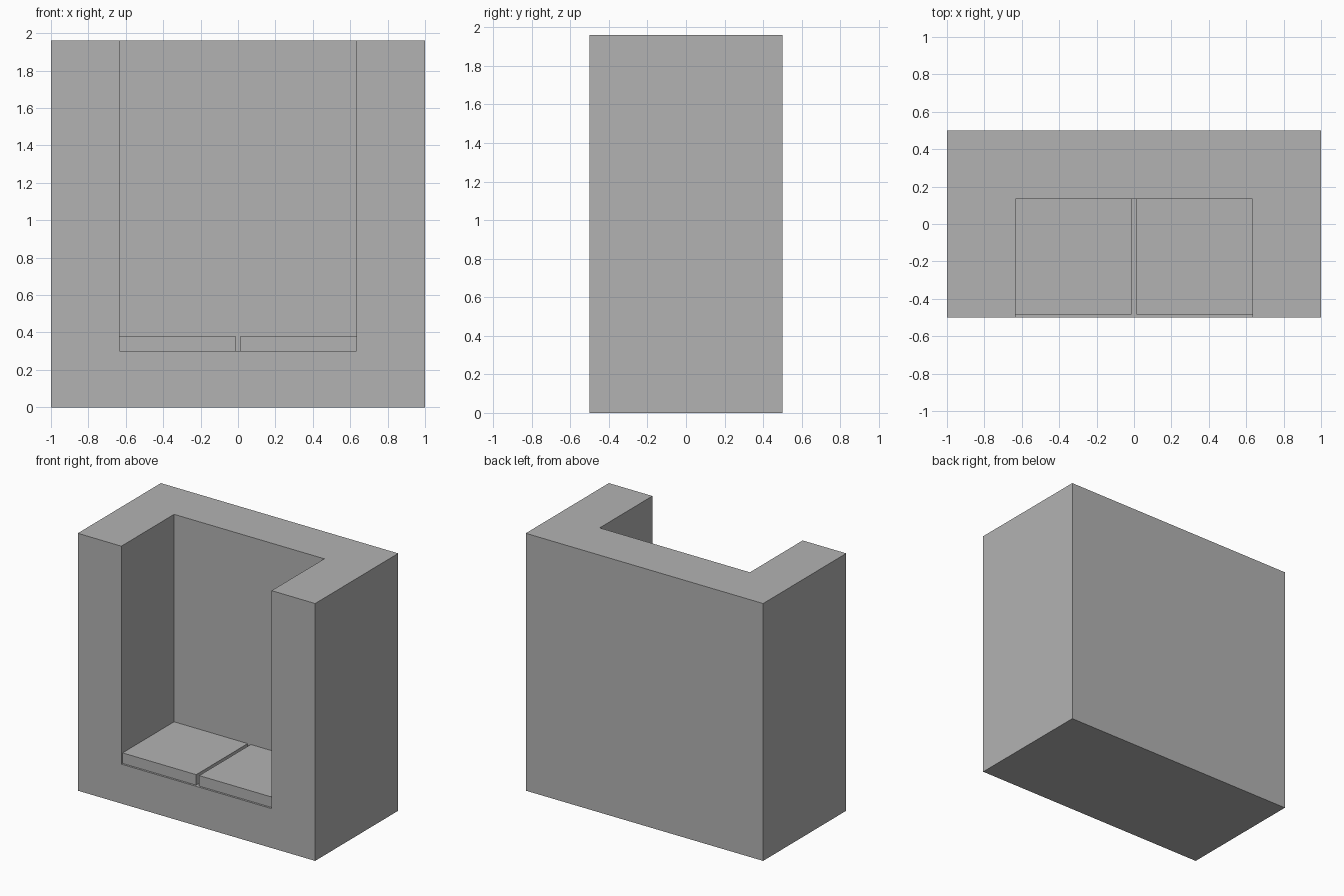
import bpy

default = bpy.data.objects.get("Cube")
if default:
    bpy.data.objects.remove(default, do_unlink=True)

# Single matte grey
grey = bpy.data.materials.new("plain_grey")
grey.use_nodes = True
colour = (0.45, 0.45, 0.45, 1)
grey.diffuse_color = colour
grey.node_tree.nodes["Principled BSDF"].inputs["Base Color"].default_value = colour


def box(name, low, high):
    """Axis-aligned block between two opposite corners."""
    bpy.ops.mesh.primitive_cube_add(size=1)
    ob = bpy.context.object
    ob.name = ob.data.name = name
    for v in ob.data.vertices:
        v.co = [h if c > 0 else l for c, l, h in zip(v.co, low, high)]
    ob.data.materials.append(grey)
    return ob


WIDTH, DEPTH, HEIGHT = 1.0, 0.5, 1.96      # half width, half depth, full height
INNER, BACK, FLOOR = 0.633, 0.135, 0.30    # limits of the seat recess

# Housing with tall sides and back, open at the front and top
housing = box("housing", (-WIDTH, -DEPTH, 0), (WIDTH, DEPTH, HEIGHT))
cutter = box("recess_cutter", (-INNER, -1, FLOOR), (INNER, BACK, HEIGHT + 1))
cutter.hide_render = True
cut = housing.modifiers.new("seat_recess", "BOOLEAN")
cut.operation, cut.solver, cut.object = "DIFFERENCE", "EXACT", cutter
bpy.context.view_layer.objects.active = housing
bpy.ops.object.modifier_apply(modifier=cut.name)
bpy.data.objects.remove(cutter, do_unlink=True)

# Pair of thin seat cushions with a narrow gap between them
GAP, LIP, SEAT_TOP = 0.013, 0.015, 0.38
for name, x0, x1 in (("right_cushion", -INNER, -GAP), ("left_cushion", GAP, INNER)):
    box(name, (x0, LIP - DEPTH, FLOOR), (x1, BACK, SEAT_TOP))
